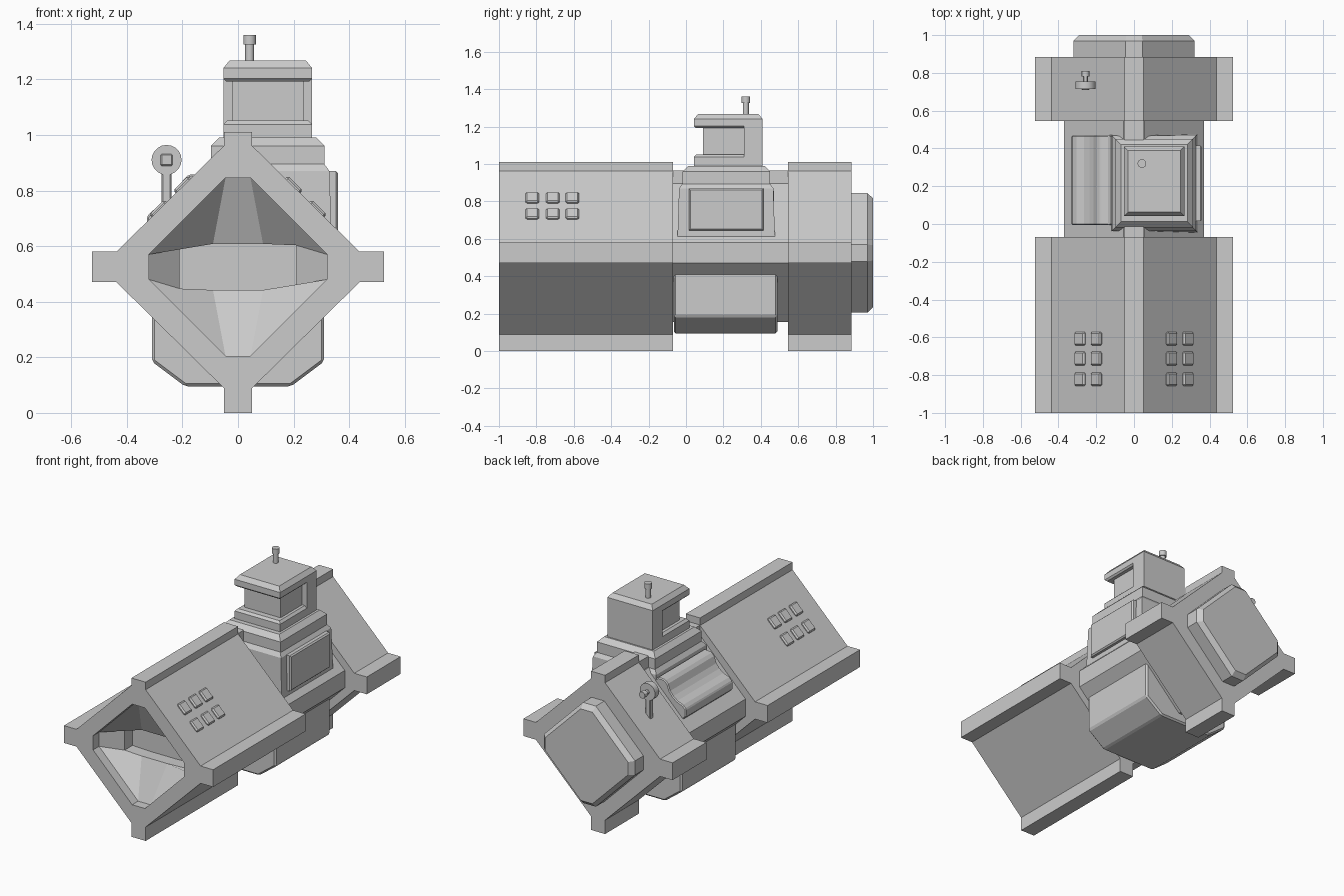
import bpy, bmesh, math
from mathutils import Matrix

if "Cube" in bpy.data.objects:
    bpy.data.objects.remove(bpy.data.objects["Cube"])

CZ = 0.525  # height of the body axis


def loft(name, rings, bevel=0.0):
    """Closed solid through matching rings of 3D points."""
    bm = bmesh.new()
    loops = [[bm.verts.new(p) for p in r] for r in rings]
    n = len(rings[0])
    for a, b in zip(loops, loops[1:]):
        for i in range(n):
            j = (i + 1) % n
            bm.faces.new((a[i], a[j], b[j], b[i]))
    bm.faces.new(loops[0])
    bm.faces.new(loops[-1])
    bmesh.ops.recalc_face_normals(bm, faces=bm.faces)
    me = bpy.data.meshes.new(name)
    bm.to_mesh(me)
    bm.free()
    ob = bpy.data.objects.new(name, me)
    bpy.context.collection.objects.link(ob)
    if bevel:
        m = ob.modifiers.new("bevel", "BEVEL")
        m.width, m.segments = bevel, 1
    return ob


def at_y(profile, y, s=1.0):
    return [(x * s, y, CZ + z * s) for x, z in profile]


def prism(name, profile, y0, y1, bevel=0.0):
    return loft(name, [at_y(profile, y0), at_y(profile, y1)], bevel)


def rect(x0, x1, y0, y1, z, inset=0.0):
    i = inset
    return [(x0 + i, y0 + i, z), (x1 - i, y0 + i, z), (x1 - i, y1 - i, z), (x0 + i, y1 - i, z)]


def box(name, x, y, z, bevel=0.0):
    return loft(name, [rect(*x, *y, z[0]), rect(*x, *y, z[1])], bevel)


def cylinder(name, center, radius, depth, axis="Z", sides=16):
    bpy.ops.mesh.primitive_cylinder_add(vertices=sides, radius=radius, depth=depth, location=center)
    ob = bpy.context.object
    ob.name = name
    if axis == "Y":
        ob.rotation_euler.x = math.pi / 2
    bpy.ops.object.shade_smooth_by_angle()
    return ob


# Cross-sections, relative to the body axis
half = [(0.05, 0.485), (0.05, 0.437), (0.437, 0.055), (0.525, 0.055),
        (0.525, -0.055), (0.437, -0.055), (0.05, -0.437), (0.05, -0.525)]
ribbed = half + [(-x, z) for x, z in reversed(half)]
octagon = [(0.045, 0.32), (0.32, 0.045), (0.32, -0.045), (0.045, -0.32),
           (-0.045, -0.32), (-0.32, -0.045), (-0.32, 0.045), (-0.045, 0.32)]
slot = [(0.09, 0.083), (0.21, 0.078), (0.21, -0.078), (0.09, -0.083),
        (-0.09, -0.083), (-0.21, -0.078), (-0.21, 0.078), (-0.09, 0.083)]
core = [(0.055, 0.37), (0.37, 0.055), (0.37, -0.055), (0.055, -0.37),
        (-0.055, -0.37), (-0.37, -0.055), (-0.37, 0.055), (-0.055, 0.37)]

# Front hull with funnel opening
front = prism("front_hull", ribbed, -1.0, -0.07)
cutter = loft("funnel_cutter", [at_y(octagon, -1.05), at_y(octagon, -0.94),
                                at_y(slot, -0.84), at_y(slot, -0.76)])
cutter.hide_render = True
bo = front.modifiers.new("funnel", "BOOLEAN")
bo.operation, bo.solver, bo.object = "DIFFERENCE", "EXACT", cutter
bpy.context.view_layer.objects.active = front
bpy.ops.object.modifier_apply(modifier="funnel")
bpy.data.objects.remove(cutter)

# Rear hull, end cap and middle core
prism("rear_hull", ribbed, 0.545, 0.885)
loft("rear_cap", [at_y(octagon, 0.87), at_y(octagon, 0.97), at_y(octagon, 1.0, 0.91)])
prism("middle_core", core, -0.08, 0.55)
box("middle_ridge", (-0.05, 0.05), (-0.08, 0.55), (0.85, 0.965))

# Belly box with chamfered underside
belly = [(0.31, -0.09), (0.31, -0.34), (0.19, -0.43),
         (-0.19, -0.43), (-0.31, -0.34), (-0.31, -0.09)]
prism("belly_box", belly, -0.065, 0.488, 0.01)

# Mirrored vents and concave shoulder panels on the sloped faces
for s, side in ((1, "right"), (-1, "left")):
    for i, y in enumerate((-0.822, -0.712, -0.607)):
        for j, x in enumerate((0.197, 0.283)):
            v = box(f"vent_{side}_{i}_{j}", (-0.038, 0.038), (-0.036, 0.036), (-0.02, 0.014), 0.008)
            v.location = (s * x, y, CZ + 0.489 - x)
            v.rotation_euler.y = s * math.pi / 4
    prof = [(-0.14, -0.03), (-0.14, 0.03), (-0.105, 0.06), (-0.075, 0.06), (-0.035, 0.042),
            (0, 0.038), (0.035, 0.042), (0.075, 0.06), (0.105, 0.06), (0.14, 0.03), (0.14, -0.03)]
    p = loft(f"shoulder_panel_{side}", [[(u, y, n) for u, n in prof] for y in (-0.005, 0.47)], 0.006)
    p.location = (s * 0.21, 0, CZ + 0.215)
    p.rotation_euler.y = s * math.pi / 4

# Turret base and collar
bx, by = (-0.125, 0.337), (-0.045, 0.475)
loft("turret_base", [rect(*bx, *by, 0.6), rect(*bx, *by, 0.62), rect(*bx, *by, 0.87, 0.008),
                     rect(*bx, *by, 0.9, 0.03)])
cx, cy = (-0.098, 0.312), (-0.018, 0.45)
loft("turret_collar", [rect(*cx, *cy, 0.88), rect(*cx, *cy, 0.96), rect(*cx, *cy, 0.99, 0.03)])
loft("turret_side_plate", [[(x, y, z) for y, z in ((0.015 + i, 0.645 + i), (0.415 - i, 0.645 + i),
                                                   (0.415 - i, 0.87 - i), (0.015 + i, 0.87 - i))]
                           for x, i in ((0.31, 0), (0.352, 0), (0.36, 0.008))])

# Turret head: sill, recessed column, back wall, lid
hx, hy = (-0.053, 0.267), (0.042, 0.41)
loft("head_sill", [rect(*hx, *hy, 0.97), rect(*hx, *hy, 1.038), rect(*hx, *hy, 1.052, 0.014)])
box("head_column", (-0.02, 0.235), (0.092, 0.33), (1.03, 1.22))
box("head_back_wall", hx, (0.31, 0.41), (1.03, 1.22))
loft("head_lid", [rect(*hx, *hy, 1.193, 0.01), rect(*hx, *hy, 1.203),
                  rect(*hx, *hy, 1.24), rect(*hx, *hy, 1.267, 0.022)])

# Antenna on the lid
cylinder("antenna_stem", (0.042, 0.32, 1.295), 0.016, 0.08)
cylinder("antenna_tip", (0.042, 0.32, 1.343), 0.023, 0.034)

# Lamp on the left of the rear hull
lx, lz = -0.257, 0.91
box("lamp_stem", (lx - 0.018, lx + 0.018), (0.717, 0.753), (0.73, 0.88), 0.005)
cylinder("lamp_disc", (lx, 0.735, lz), 0.054, 0.04, "Y", 20)
box("lamp_lens", (lx - 0.027, lx + 0.027), (0.71, 0.73), (lz - 0.027, lz + 0.027), 0.01)
cylinder("lamp_neck", (lx, 0.77, lz), 0.014, 0.04, "Y", 12)
cylinder("lamp_knob", (lx, 0.795, lz), 0.021, 0.03, "Y", 12)
